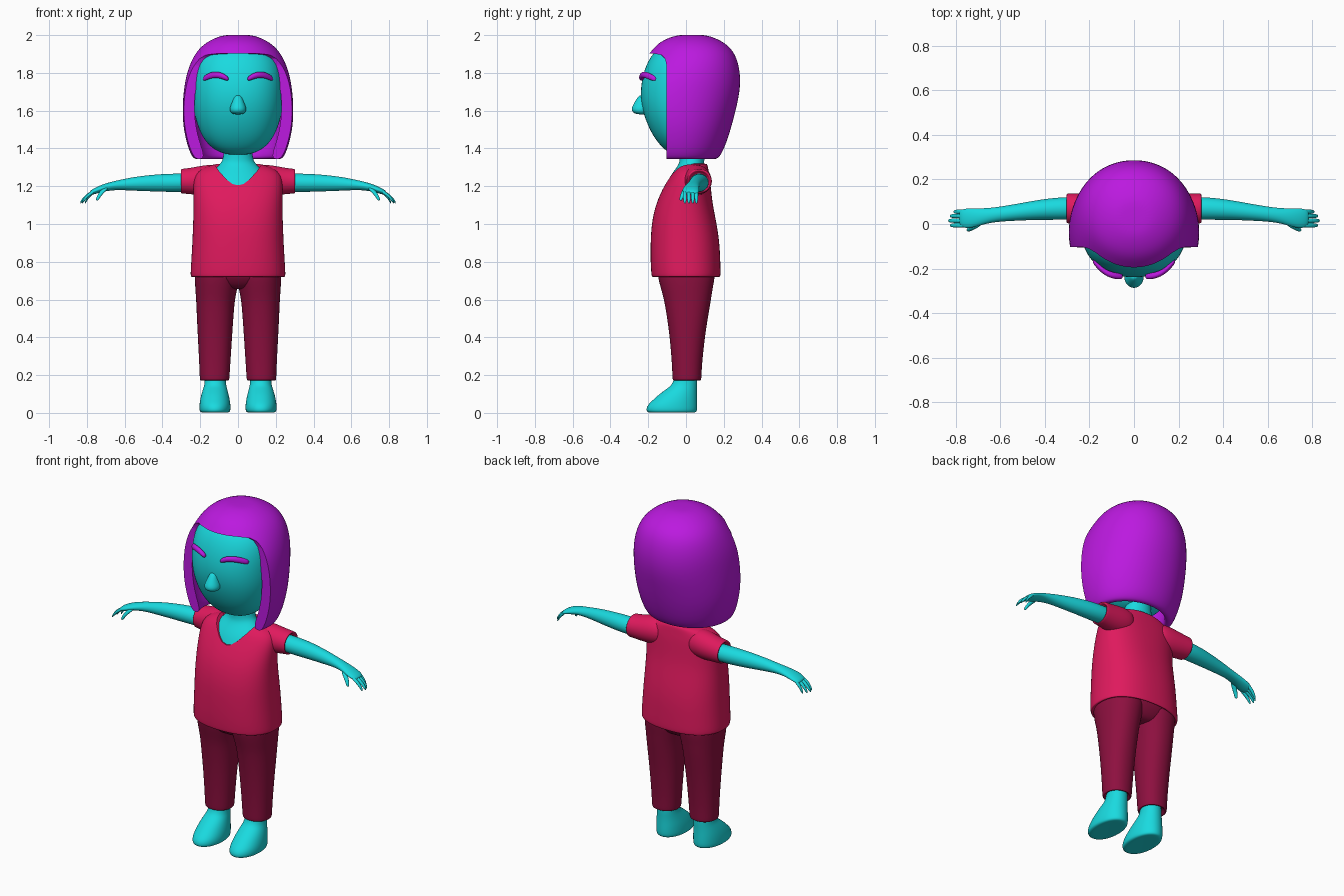
import bpy, bmesh
from math import cos, sin, pi


def material(name, rgb):
    m = bpy.data.materials.new(name)
    m.diffuse_color = (*rgb, 1)
    return m


SKIN = material("skin", (0.01, 0.70, 0.74))
HAIR = material("hair", (0.50, 0.01, 0.74))
SHIRT = material("shirt", (0.74, 0.01, 0.11))
PANTS = material("pants", (0.27, 0.005, 0.05))


def make_object(name, bm):
    bmesh.ops.recalc_face_normals(bm, faces=bm.faces)
    mesh = bpy.data.meshes.new(name)
    bm.to_mesh(mesh)
    bm.free()
    ob = bpy.data.objects.new(name, mesh)
    bpy.context.collection.objects.link(ob)
    return ob


def prism(name, outline, axis, lo, hi):
    """Cutter: outline extruded along x (y,z points) or along y (x,z points)."""
    bm = bmesh.new()
    place = (lambda t, a, b: (t, a, b)) if axis == "x" else (lambda t, a, b: (a, t, b))
    ends = [[bm.verts.new(place(t, a, b)) for a, b in outline] for t in (lo, hi)]
    n = len(outline)
    for e in ends:
        bm.faces.new(e)
    for i in range(n):
        j = (i + 1) % n
        bm.faces.new((ends[0][i], ends[0][j], ends[1][j], ends[1][i]))
    ob = make_object(name, bm)
    ob.hide_render = True
    return ob


def loft(name, rings, mat, axis="z", p=2.0, n=24, mirror=False, cutter=None, levels=2):
    """Smooth skin over rings (position, centre a, centre b, half-size a, half-size b)."""
    bm = bmesh.new()
    loops = []
    for t, ca, cb, ra, rb in rings:
        loop = []
        for i in range(n):
            c, s = cos(2 * pi * i / n), sin(2 * pi * i / n)
            k = (abs(c) ** p + abs(s) ** p) ** (-1 / p)
            a, b = ca + ra * c * k, cb + rb * s * k
            loop.append(bm.verts.new((a, b, t) if axis == "z" else (t, a, b)))
        loops.append(loop)
    for l0, l1 in zip(loops, loops[1:]):
        for i in range(n):
            j = (i + 1) % n
            bm.faces.new((l0[i], l0[j], l1[j], l1[i]))
    bm.faces.new(loops[0])
    bm.faces.new(loops[-1])
    ob = make_object(name, bm)
    ob.data.materials.append(mat)
    sub = ob.modifiers.new("smooth", "SUBSURF")
    sub.levels = sub.render_levels = levels
    if mirror:
        m = ob.modifiers.new("mirror", "MIRROR")
        m.use_mirror_merge = False
    if cutter:
        cut = ob.modifiers.new("cut", "BOOLEAN")
        cut.operation, cut.object, cut.solver = "DIFFERENCE", cutter, "EXACT"
    bpy.ops.object.select_all(action="DESELECT")
    ob.select_set(True)
    bpy.context.view_layer.objects.active = ob
    bpy.ops.object.convert(target="MESH")
    bpy.ops.object.shade_smooth_by_angle(angle=0.7)
    if cutter:
        bpy.data.objects.remove(cutter)
    return ob


# Head and nose
loft("head", [(1.365, 0, -.01, .05, .05), (1.385, 0, -.01, .115, .095),
              (1.43, 0, -.01, .17, .14), (1.50, 0, -.005, .21, .19),
              (1.60, 0, -.005, .238, .228), (1.70, 0, -.005, .243, .24),
              (1.80, 0, 0, .24, .228), (1.88, 0, 0, .215, .195),
              (1.94, 0, 0, .15, .14), (1.96, 0, 0, .06, .06)], SKIN, p=2.3)
loft("nose", [(1.58, 0, -.235, .02, .02), (1.588, 0, -.24, .04, .042),
              (1.61, 0, -.24, .047, .052), (1.64, 0, -.238, .034, .038),
              (1.67, 0, -.235, .022, .022), (1.682, 0, -.235, .01, .01)], SKIN, n=16)

# Arched eyebrows
loft("eyebrow", [(.05, -.235, 1.768, .008, .008), (.06, -.236, 1.772, .014, .015),
                 (.09, -.232, 1.787, .015, .017), (.12, -.222, 1.791, .015, .017),
                 (.15, -.202, 1.786, .015, .017), (.178, -.172, 1.771, .014, .015),
                 (.185, -.165, 1.767, .008, .008)], HAIR, axis="x", n=12, mirror=True)

# Bob hair: outer dome, bottom lip, inner dome; face opening cut from the front
opening = prism("face_opening", [(-.6, 1.2), (-.105, 1.2), (-.103, 1.84), (-.11, 1.875),
                                 (-.13, 1.895), (-.17, 1.902), (-.6, 1.905)], "x", -.6, .6)
loft("hair", [(2.002, 0, .03, .05, .05), (1.995, 0, .03, .10, .10),
              (1.96, 0, .03, .175, .18), (1.90, 0, .035, .233, .23),
              (1.80, 0, 0, .274, .29), (1.70, 0, -.03, .290, .317),
              (1.60, 0, -.04, .296, .304), (1.50, 0, -.04, .29, .278),
              (1.40, 0, -.04, .265, .244), (1.355, 0, -.04, .243, .218),
              (1.343, 0, -.04, .228, .20), (1.345, 0, -.04, .20, .18),
              (1.37, 0, -.04, .19, .175), (1.50, 0, -.04, .238, .225),
              (1.70, 0, -.03, .245, .26), (1.85, 0, 0, .21, .22),
              (1.92, 0, .02, .13, .14), (1.93, 0, .02, .05, .05)],
     HAIR, n=32, p=2.1, cutter=opening)

# Neck and upper chest showing in the neckline
loft("neck_and_chest", [(1.08, 0, 0, .17, .12), (1.15, 0, 0, .19, .128),
                        (1.20, 0, .003, .185, .112), (1.25, 0, .008, .16, .095),
                        (1.29, 0, .018, .125, .075), (1.32, 0, .03, .092, .066),
                        (1.35, 0, .033, .076, .066), (1.45, 0, .033, .075, .066)], SKIN)

# Shirt body with a rounded V neckline
vneck = prism("neckline", [(-.15, 1.40), (-.128, 1.32), (-.10, 1.28), (-.06, 1.235),
                           (-.03, 1.212), (0, 1.205), (.03, 1.212), (.06, 1.235),
                           (.10, 1.28), (.128, 1.32), (.15, 1.40)], "y", -.5, .03)
loft("shirt", [(.76, 0, 0, .20, .14), (.735, 0, 0, .225, .16), (.722, 0, 0, .235, .17),
               (.718, 0, 0, .25, .181), (.735, 0, 0, .252, .184),
               (.80, 0, -.003, .248, .185), (.90, 0, -.005, .242, .183),
               (1.0, 0, -.01, .238, .173), (1.10, 0, -.01, .235, .152),
               (1.18, 0, .003, .237, .130), (1.24, 0, .017, .236, .110),
               (1.28, 0, .026, .215, .094), (1.305, 0, .036, .165, .080),
               (1.318, 0, .04, .12, .072), (1.32, 0, .04, .08, .06)],
     SHIRT, p=2.4, n=32, cutter=vneck)
loft("sleeve", [(.08, .055, 1.235, .06, .06), (.13, .055, 1.235, .078, .083),
                (.20, .062, 1.230, .074, .078), (.26, .068, 1.227, .069, .069),
                (.295, .07, 1.227, .068, .066), (.303, .07, 1.226, .066, .064),
                (.303, .07, 1.225, .056, .054), (.27, .07, 1.222, .05, .05)],
     SHIRT, axis="x", mirror=True)

# Trousers
loft("trouser_leg", [(.20, .124, .005, .055, .055), (.175, .124, .005, .062, .062),
                     (.170, .124, .005, .076, .074), (.18, .124, .005, .079, .077),
                     (.25, .123, .005, .082, .079), (.40, .122, .007, .091, .093),
                     (.52, .121, .008, .098, .111), (.60, .119, .008, .103, .125),
                     (.66, .115, .004, .112, .138), (.72, .112, .002, .118, .152),
                     (.76, .11, 0, .118, .152)], PANTS, p=2.2, mirror=True)
loft("trouser_seat", [(.655, 0, .005, .05, .06), (.66, 0, .005, .12, .10),
                      (.69, 0, .003, .20, .128), (.73, 0, 0, .225, .15),
                      (.77, 0, 0, .225, .15)], PANTS, p=2.3)

# Feet
loft("foot", [(.002, .122, -.075, .04, .09), (0, .122, -.075, .074, .126),
              (.012, .122, -.076, .083, .136), (.04, .122, -.073, .083, .134),
              (.07, .122, -.057, .079, .117), (.10, .122, -.041, .072, .100),
              (.13, .121, -.02, .063, .079), (.155, .12, -.003, .056, .063),
              (.23, .12, 0, .055, .058)], SKIN, p=2.1, mirror=True)

# Arms running into flat palms
loft("arm", [(.20, .07, 1.222, .045, .045), (.30, .071, 1.218, .053, .050),
             (.42, .065, 1.218, .046, .047), (.55, .050, 1.213, .036, .037),
             (.64, .040, 1.206, .032, .025), (.70, .030, 1.195, .040, .021),
             (.745, .025, 1.180, .046, .018), (.775, .026, 1.168, .040, .014),
             (.785, .027, 1.163, .025, .008)], SKIN, axis="x", mirror=True)

# Fingers and thumb
for i, (y, reach) in enumerate([(-.006, .058), (.015, .066), (.036, .058), (.055, .042)]):
    loft(f"finger_{i + 1}",
         [(.755, y, 1.175, .010, .010), (.765 + reach * .4, y, 1.157, .011, .011),
          (.765 + reach * .8, y, 1.134, .010, .011),
          (.765 + reach, y, 1.117, .007, .009),
          (.768 + reach, y, 1.113, .004, .005)],
         SKIN, axis="x", n=10, mirror=True)
loft("thumb", [(1.195, .695, .005, .016, .014), (1.175, .715, -.010, .016, .013),
               (1.15, .735, -.021, .012, .011), (1.13, .744, -.027, .009, .009),
               (1.123, .746, -.028, .004, .004)], SKIN, n=10, mirror=True)
